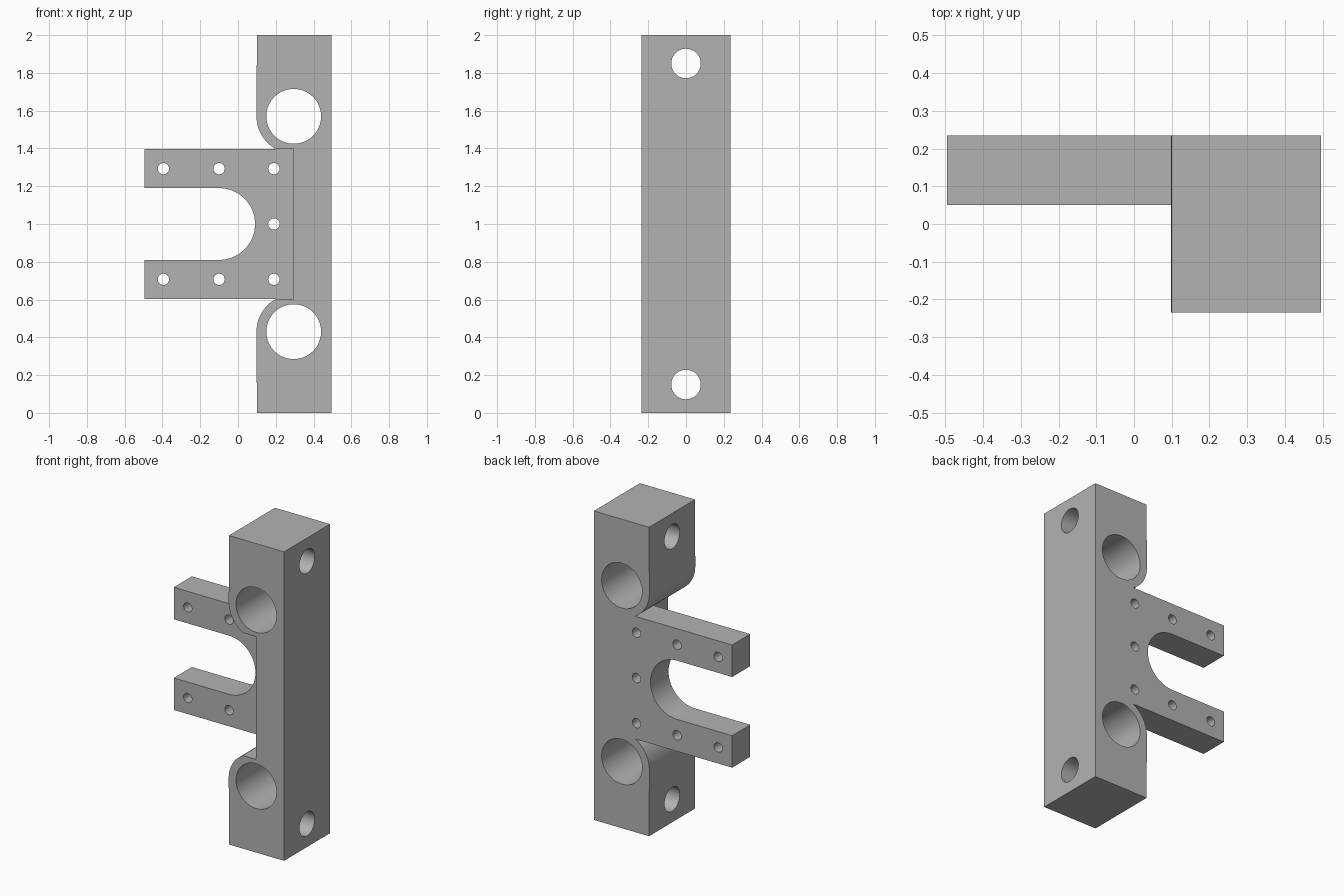
import bpy, bmesh, math
from mathutils import Matrix, Vector

cube = bpy.data.objects.get("Cube")
if cube:
    bpy.data.objects.remove(cube)

grey = bpy.data.materials.new("plain grey")
grey.use_nodes = True
grey.diffuse_color = (0.45, 0.45, 0.45, 1)
grey.node_tree.nodes["Principled BSDF"].inputs["Base Color"].default_value = (0.45, 0.45, 0.45, 1)

DEPTH = 0.235            # half depth of the post
LEFT, RIGHT = 0.1, 0.495  # post sides
TOP, LOW = 1.397, 0.603   # fork plate height range
BORE_X, BORE_R, BOSS_R = 0.295, 0.145, 0.197


def prism(name, points, y0, y1):
    """Extrude an x-z outline from y0 to y1."""
    bm = bmesh.new()
    face = bm.faces.new([bm.verts.new((x, y0, z)) for x, z in points])
    new = bmesh.ops.extrude_face_region(bm, geom=[face])["geom"]
    bmesh.ops.translate(bm, vec=(0, y1 - y0, 0),
                        verts=[v for v in new if isinstance(v, bmesh.types.BMVert)])
    bmesh.ops.recalc_face_normals(bm, faces=bm.faces)
    mesh = bpy.data.meshes.new(name)
    bm.to_mesh(mesh)
    bm.free()
    obj = bpy.data.objects.new(name, mesh)
    bpy.context.collection.objects.link(obj)
    mesh.materials.append(grey)
    return obj


def arc(cx, cz, r, start, end, n=32):
    return [(cx + r * math.cos(start + (end - start) * i / n),
             cz + r * math.sin(start + (end - start) * i / n)) for i in range(n + 1)]


def cut(target, cutter):
    mod = target.modifiers.new("cut", "BOOLEAN")
    mod.operation, mod.solver, mod.object = "DIFFERENCE", "EXACT", cutter
    bpy.context.view_layer.objects.active = target
    bpy.ops.object.modifier_apply(modifier=mod.name)
    bpy.data.objects.remove(cutter)


def hole(target, x, z, r, n=64):
    """Drill front to back."""
    cut(target, prism("drill", arc(x, z, r, 0, math.tau * (n - 1) / n, n - 1), -1, 1))


# Upper half of the outline from the top right corner round to the fork notch
boss_z = 1.57
end_angle = math.pi + math.asin((boss_z - TOP) / BOSS_R)
upper = [(RIGHT, 2), (LEFT, 2)]
upper += arc(BORE_X, boss_z, BOSS_R, math.pi, end_angle, 16)
upper += [(-0.495, TOP), (-0.495, 1.19)]
upper += arc(-0.1, 1, 0.19, math.pi / 2, 0, 24)
lower = [(x, 2 - z) for x, z in reversed(upper[:-1])]
bracket = prism("fork_bracket", upper + lower, -DEPTH, DEPTH)

# Step that leaves the fork plate thin at the back
cut(bracket, prism("step_cutter",
                   [(-1, LOW), (BORE_X, LOW), (BORE_X, TOP), (-1, TOP)], -1, 0.05))

# Large bores and small screw holes through the plate
for z in (boss_z, 2 - boss_z):
    hole(bracket, BORE_X, z, BORE_R)
for x in (-0.395, -0.1, 0.19):
    for z in (1.293, 0.707):
        hole(bracket, x, z, 0.03, 32)
hole(bracket, 0.19, 1, 0.03, 32)

# Mounting holes running side to side
for z in (1.85, 0.15):
    drill = prism("side_drill", arc(0, 0, 0.078, 0, math.tau * 63 / 64, 63), -1, 1)
    drill.data.transform(Matrix.Translation(Vector((0, 0, z))) @ Matrix.Rotation(math.pi / 2, 4, "Z"))
    cut(bracket, drill)

bpy.ops.object.select_all(action="DESELECT")
bracket.select_set(True)
bpy.context.view_layer.objects.active = bracket
bpy.ops.object.shade_smooth_by_angle(angle=math.radians(30))
